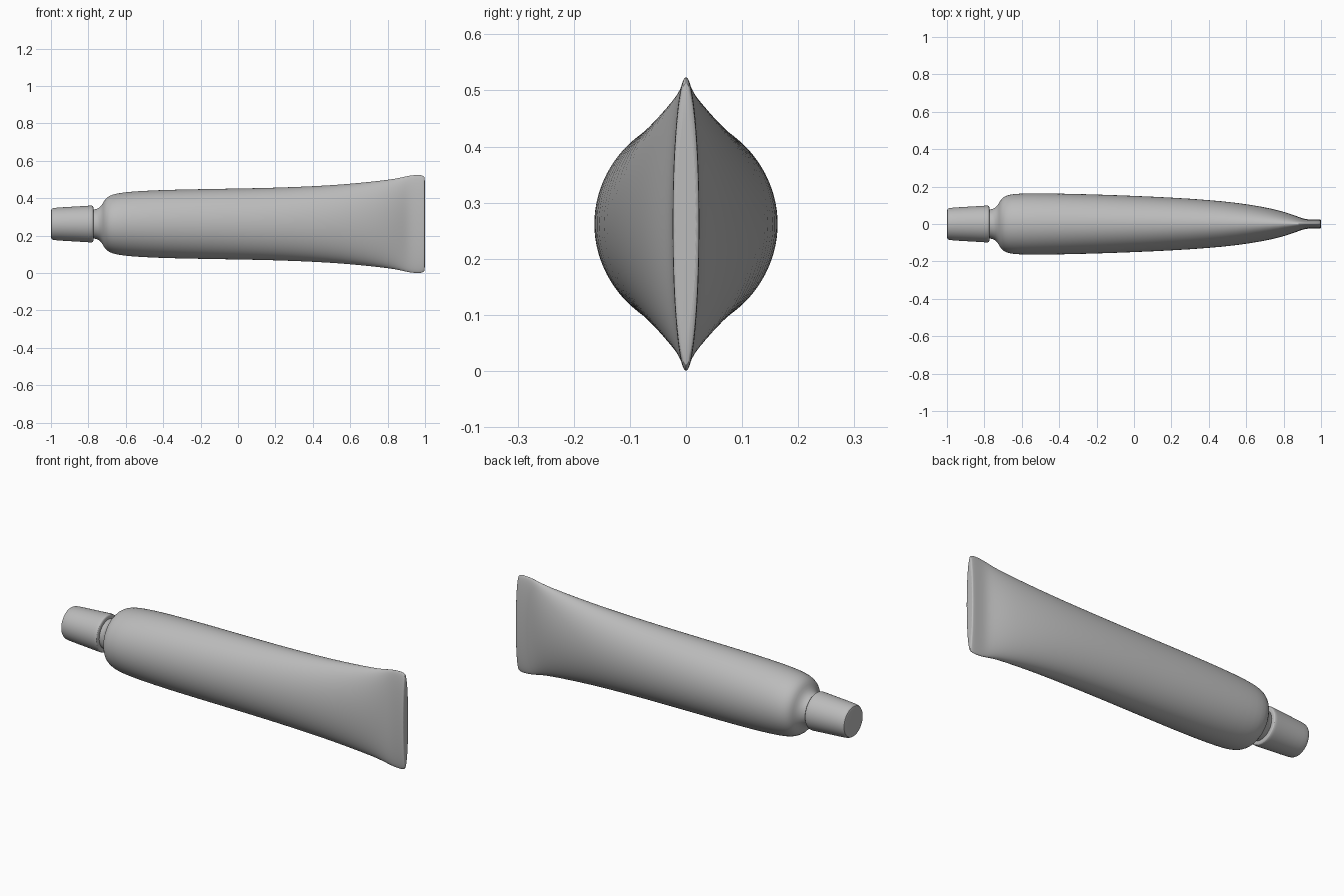
import bpy
import bmesh
from math import cos, sin, tau

SIDES = 48
AXIS_Z = 0.262

cube = bpy.data.objects.get("Cube")
if cube:
    bpy.data.objects.remove(cube, do_unlink=True)

grey = bpy.data.materials.new("plain grey")
grey.use_nodes = True
colour = (0.5, 0.5, 0.5, 1)
grey.diffuse_color = colour
grey.node_tree.nodes["Principled BSDF"].inputs["Base Color"].default_value = colour


def loft(name, stations):
    """Skin elliptical sections (x, half depth, half height) along x and cap both ends."""
    bm = bmesh.new()
    rings = []
    for x, ry, rz in stations:
        rings.append([bm.verts.new((x, ry * cos(tau * i / SIDES),
                                    AXIS_Z + rz * sin(tau * i / SIDES)))
                      for i in range(SIDES)])
    for a, b in zip(rings, rings[1:]):
        for i in range(SIDES):
            j = (i + 1) % SIDES
            bm.faces.new((a[i], a[j], b[j], b[i]))
    bm.faces.new(rings[0])
    bm.faces.new(rings[-1])
    bmesh.ops.recalc_face_normals(bm, faces=bm.faces)
    mesh = bpy.data.meshes.new(name)
    bm.to_mesh(mesh)
    bm.free()
    mesh.materials.append(grey)
    obj = bpy.data.objects.new(name, mesh)
    bpy.context.collection.objects.link(obj)
    sub = obj.modifiers.new("smooth", "SUBSURF")
    sub.levels = sub.render_levels = 1
    bpy.ops.object.select_all(action="DESELECT")
    obj.select_set(True)
    bpy.context.view_layer.objects.active = obj
    bpy.ops.object.shade_smooth_by_angle(angle=0.6)
    return obj


# Round shoulder flattening into the crimped, flared end
loft("tube_body", [
    (-0.80, .076, .076), (-0.765, .077, .077), (-0.742, .086, .086),
    (-0.724, .106, .106), (-0.713, .132, .132), (-0.69, .151, .151),
    (-0.65, .161, .164), (-0.58, .164, .173), (-0.45, .164, .181),
    (-0.25, .160, .186), (0.0, .151, .190), (0.2, .142, .194),
    (0.4, .129, .202), (0.55, .114, .211), (0.68, .094, .223),
    (0.78, .072, .234), (0.84, .053, .242), (0.88, .038, .251),
    (0.91, .027, .258), (0.94, .024, .262), (0.97, .024, .263),
    (0.988, .024, .260), (0.997, .023, .252), (1.0, .022, .240)])

# Tapered screw cap with softened rims
loft("screw_cap", [
    (-1.0, .074, .074), (-0.998, .080, .080), (-0.990, .085, .085),
    (-0.97, .088, .088), (-0.88, .093, .093), (-0.80, .098, .098),
    (-0.785, .099, .099), (-0.776, .097, .097), (-0.773, .092, .092),
    (-0.773, .074, .074)])
